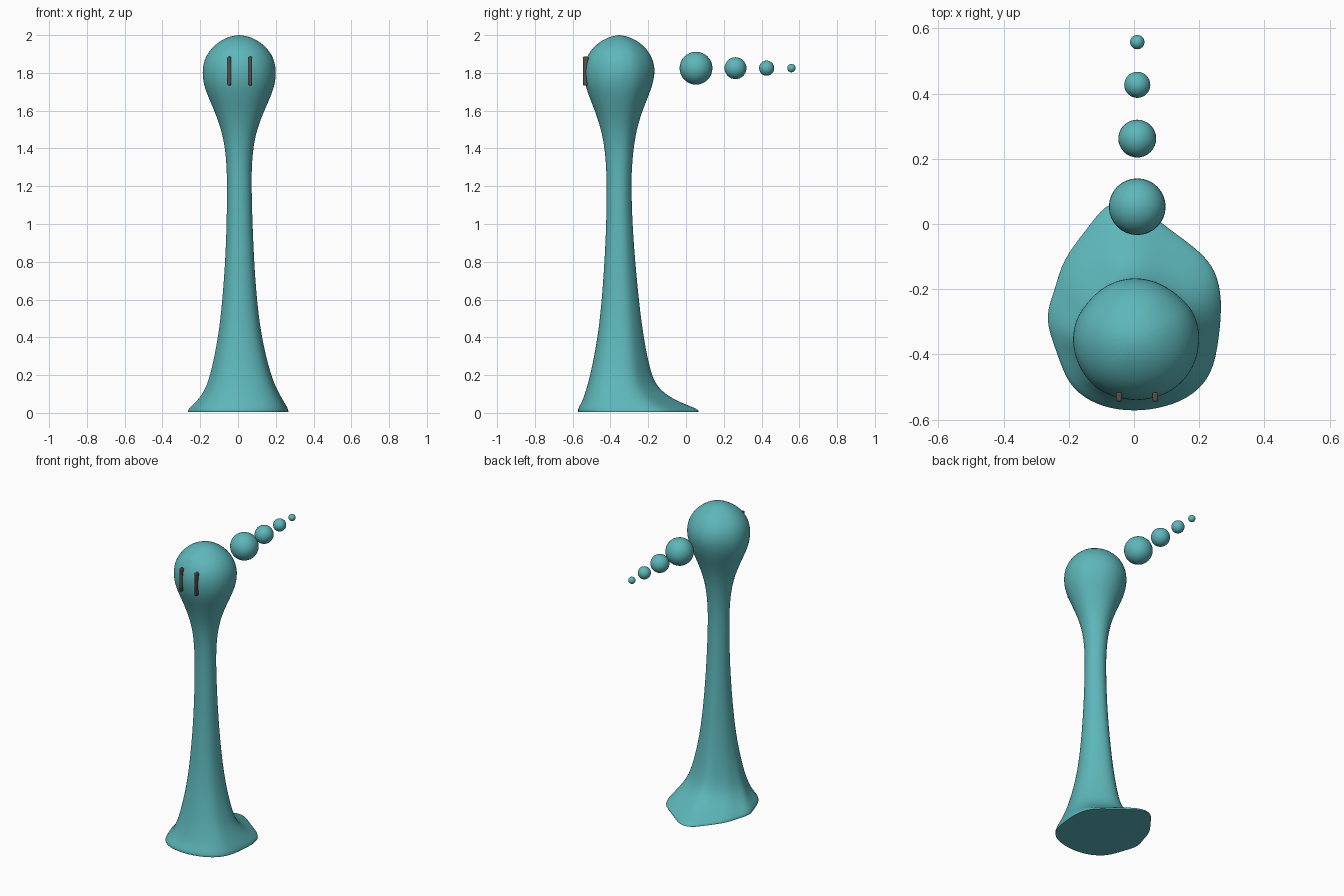
import bpy, bmesh, math

if "Cube" in bpy.data.objects:
    bpy.data.objects.remove(bpy.data.objects["Cube"])


def material(name, rgb):
    m = bpy.data.materials.new(name)
    m.diffuse_color = (*rgb, 1)
    m.use_nodes = True
    m.node_tree.nodes["Principled BSDF"].inputs["Base Color"].default_value = m.diffuse_color
    return m


teal = material("teal", (0.11, 0.47, 0.49))
dark = material("dark_brown", (0.10, 0.075, 0.07))


def add_object(name, bm, mat):
    bmesh.ops.recalc_face_normals(bm, faces=bm.faces)
    me = bpy.data.meshes.new(name)
    bm.to_mesh(me)
    bm.free()
    me.materials.append(mat)
    ob = bpy.data.objects.new(name, me)
    bpy.context.collection.objects.link(ob)
    bpy.ops.object.select_all(action='DESELECT')
    ob.select_set(True)
    bpy.context.view_layer.objects.active = ob
    return ob


# Wavy outline of the foot, counter-clockwise
foot = [(0, -.575), (.1, -.56), (.18, -.525), (.24, -.46), (.26, -.35), (.27, -.23),
        (.25, -.14), (.2, -.08), (.1, -.01), (.03, .05), (-.03, .075), (-.09, .06),
        (-.14, -.01), (-.22, -.11), (-.24, -.2), (-.275, -.285), (-.24, -.38),
        (-.21, -.47), (-.17, -.52), (-.1, -.56)]
# Body rings: z, x min, x max, y min, y max, share of the foot outline
rings = [(.005, -.27, .27, -.572, .07, 1), (.02, -.27, .27, -.575, .07, 1),
         (.06, -.222, .245, -.55, -.045, .9), (.12, -.178, .21, -.53, -.14, .75),
         (.2, -.148, .175, -.507, -.185, .6), (.4, -.105, .125, -.467, -.225, .4),
         (.6, -.083, .1, -.446, -.25, .3), (.8, -.068, .086, -.432, -.269, .2),
         (1, -.06, .077, -.422, -.284, .1), (1.2, -.058, .072, -.42, -.29, 0),
         (1.3, -.06, .073, -.423, -.287, 0), (1.4, -.068, .08, -.431, -.278, 0),
         (1.5, -.088, .1, -.45, -.262, 0), (1.6, -.125, .14, -.483, -.232, 0),
         (1.7, -.17, .185, -.525, -.19, 0), (1.76, -.186, .2, -.54, -.172, 0),
         (1.82, -.189, .203, -.544, -.164, 0), (1.88, -.176, .19, -.531, -.178, 0),
         (1.94, -.135, .15, -.492, -.217, 0), (1.985, -.07, .084, -.425, -.283, 0)]

bm = bmesh.new()
loops = []
for z, x0, x1, y0, y1, share in rings:
    cx, cy, rx, ry = (x0 + x1) / 2, (y0 + y1) / 2, (x1 - x0) / 2, (y1 - y0) / 2
    loop = []
    for fx, fy in foot:
        u, v = fx / .272, (fy + .25) / .325
        n = math.hypot(u, v)
        k = 1.012 * (share + (1 - share) / n)
        loop.append(bm.verts.new((cx + rx * u * k, cy + ry * v * k, z)))
    loops.append(loop)
count = len(foot)
for a, b in zip(loops, loops[1:]):
    for i in range(count):
        j = (i + 1) % count
        bm.faces.new((a[i], a[j], b[j], b[i]))
sole = bm.faces.new(list(reversed(loops[0])))
tip = bm.verts.new((.007, -.354, 2.004))
for i in range(count):
    bm.faces.new((loops[-1][i], loops[-1][(i + 1) % count], tip))
crease = bm.edges.layers.float.new("crease_edge")
for e in sole.edges:
    e[crease] = 1
body = add_object("body", bm, teal)
sub = body.modifiers.new("smooth", 'SUBSURF')
sub.levels = sub.render_levels = 2
bpy.ops.object.modifier_apply(modifier="smooth")
bpy.ops.object.shade_smooth_by_angle(angle=math.radians(50))

# Trail of shrinking floating balls
for n, (y, r) in enumerate([(.053, .087), (.262, .058), (.427, .04), (.558, .022)]):
    bm = bmesh.new()
    bmesh.ops.create_uvsphere(bm, u_segments=32, v_segments=16, radius=r)
    bmesh.ops.translate(bm, verts=bm.verts, vec=(.01, y, 1.825))
    add_object(f"trail_ball_{n + 1}", bm, teal)
    bpy.ops.object.shade_smooth()

# Slim upright eyes
for side, x in (("left", -.046), ("right", .065)):
    bm = bmesh.new()
    bmesh.ops.create_cube(bm, size=1)
    for v in bm.verts:
        v.co = (x + v.co.x * .018, -.531 + v.co.y * .028, 1.81 + v.co.z * .152)
    add_object(f"eye_{side}", bm, dark)
    bevel = bpy.context.object.modifiers.new("round", 'BEVEL')
    bevel.width, bevel.segments = .005, 2
    bpy.ops.object.shade_smooth_by_angle()
